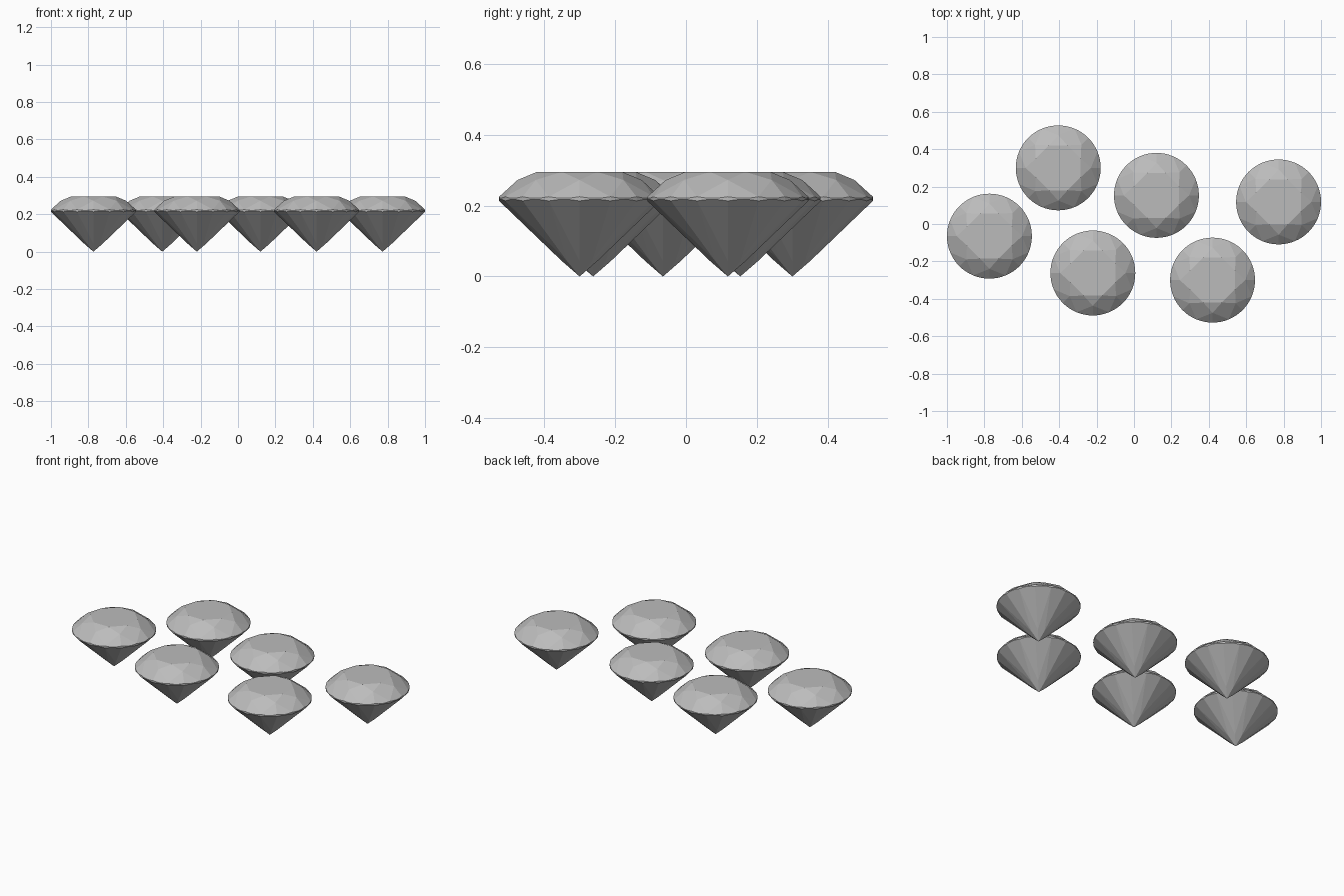
import bpy, bmesh
from math import cos, sin, pi, radians
from mathutils import Vector
from mathutils.geometry import intersect_line_plane

if "Cube" in bpy.data.objects:
    bpy.data.objects.remove(bpy.data.objects["Cube"])

# Gem proportions
R, TABLE_R, STAR_R, LOWER_R = 0.227, 0.13, 0.175, 0.05
TOP, GIRDLE_TOP, GIRDLE_LOW = 0.295, 0.225, 0.213
STEP = pi / 8          # sixteenth of a turn
ARC = 4                # outline segments per sixteenth

gem_grey = bpy.data.materials.new("gem grey")
gem_grey.use_nodes = True
colour = (0.5, 0.5, 0.5, 1)
gem_grey.diffuse_color = colour
gem_grey.node_tree.nodes["Principled BSDF"].inputs["Base Color"].default_value = colour


def polar(r, a, z):
    return Vector((r * cos(a), r * sin(a), z))


def girdle_arc(tip, a0, a1, z):
    """Scalloped edge where the facet through tip meets the round girdle."""
    p, q = polar(R, a0, z), polar(R, a1, z)
    normal = (p - tip).cross(q - tip)
    for i in range(ARC + 1):
        foot = polar(R, a0 + (a1 - a0) * i / ARC, 0)
        yield intersect_line_plane(foot, foot + Vector((0, 0, 1)), tip, normal)


# Facet corners: kites lie on odd sixteenths, star tips on even ones
crown_slope = (TOP - GIRDLE_TOP) / (R - TABLE_R)
star_z = TOP - crown_slope * (STAR_R * cos(STEP) - TABLE_R)
lower_z = GIRDLE_LOW / R * LOWER_R * cos(STEP)
points = [Vector((0, 0, 0))]
for k in range(8):
    a = 2 * k * STEP
    star, lower = polar(STAR_R, a, star_z), polar(LOWER_R, a, lower_z)
    points += [polar(TABLE_R, a + STEP, TOP), star, lower]
    for side in (-STEP, STEP):
        points += girdle_arc(star, a, a + side, GIRDLE_TOP)
        points += girdle_arc(lower, a, a + side, GIRDLE_LOW)

# The cut stone is the convex hull of its corners
bm = bmesh.new()
for p in points:
    bm.verts.new(p)
bmesh.ops.remove_doubles(bm, verts=bm.verts, dist=0.0002)
bmesh.ops.convex_hull(bm, input=bm.verts)
bmesh.ops.dissolve_limit(bm, angle_limit=radians(0.5), verts=bm.verts, edges=bm.edges)
bmesh.ops.recalc_face_normals(bm, faces=bm.faces)
mesh = bpy.data.meshes.new("brilliant_cut")
bm.to_mesh(mesh)
bm.free()
mesh.materials.append(gem_grey)

# Six loose stones
places = [(-0.773, -0.065), (-0.405, 0.3), (-0.22, -0.262),
          (0.12, 0.153), (0.42, -0.3), (0.773, 0.118)]
for i, (x, y) in enumerate(places, 1):
    gem = bpy.data.objects.new(f"gem_{i}", mesh)
    gem.location = (x, y, 0)
    bpy.context.collection.objects.link(gem)
